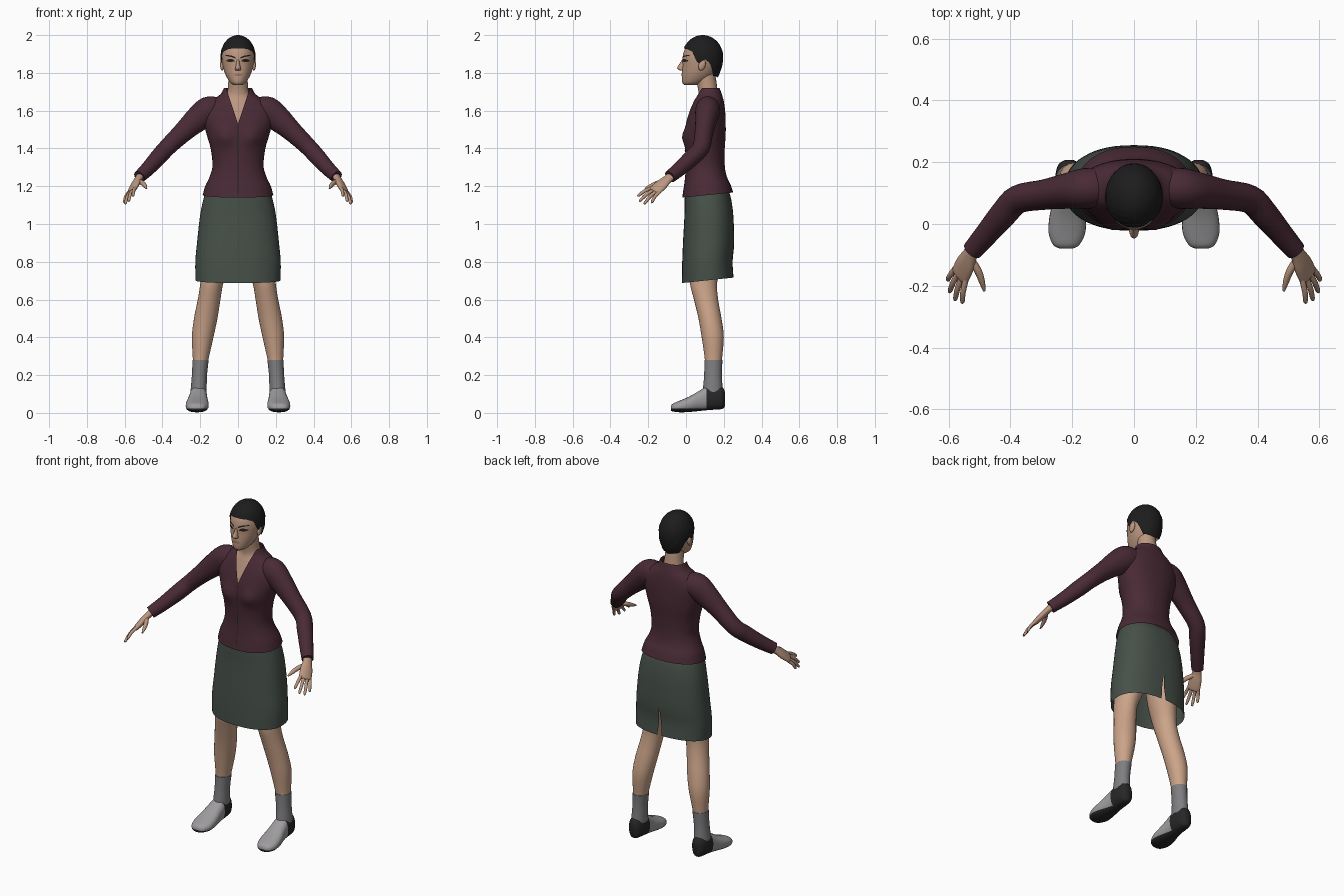
import bpy, bmesh, math
from mathutils import Vector
from mathutils.bvhtree import BVHTree

if "Cube" in bpy.data.objects:
    bpy.data.objects.remove(bpy.data.objects["Cube"])


def mat(name, *rgb):
    m = bpy.data.materials.new(name)
    m.diffuse_color = (*rgb, 1)
    m.use_nodes = True
    m.node_tree.nodes["Principled BSDF"].inputs["Base Color"].default_value = m.diffuse_color
    return m


SKIN = mat("skin", 0.50, 0.31, 0.215)
LEG = mat("leg_skin", 0.60, 0.37, 0.25)
JACKET = mat("plum_cloth", 0.066, 0.023, 0.036)
SKIRT = mat("grey_green_cloth", 0.062, 0.080, 0.066)
HAIR = mat("black_hair", 0.012, 0.012, 0.013)
SOCK = mat("grey_sock", 0.21, 0.21, 0.22)
SHOE = mat("light_grey_shoe", 0.34, 0.33, 0.34)
SOLE = mat("dark_shoe", 0.02, 0.02, 0.021)
LIPS = mat("lips", 0.33, 0.17, 0.125)
EYE = mat("eye_dark", 0.02, 0.014, 0.012)


def finish(name, bm, *mats):
    bmesh.ops.recalc_face_normals(bm, faces=bm.faces)
    me = bpy.data.meshes.new(name)
    bm.to_mesh(me)
    bm.free()
    for m in mats:
        me.materials.append(m)
    ob = bpy.data.objects.new(name, me)
    bpy.context.collection.objects.link(ob)
    bpy.ops.object.select_all(action='DESELECT')
    ob.select_set(True)
    bpy.context.view_layer.objects.active = ob
    bpy.ops.object.shade_smooth_by_angle(angle=math.radians(50))
    return ob


def smooth(rows, k):
    """Catmull-Rom subdivision of a list of equal-length tuples."""
    out = []
    for i in range(len(rows) - 1):
        a, b, c, d = (rows[max(0, min(len(rows) - 1, i + j))] for j in (-1, 0, 1, 2))
        for s in range(k):
            t = s / k
            out.append(tuple(q + 0.5 * t * (r - p + t * (2 * p - 5 * q + 4 * r - u + t * (3 * (q - r) + u - p)))
                             for p, q, r, u in zip(a, b, c, d)))
    return out + [rows[-1]]


def skin_rings(rings, cap=True):
    bm = bmesh.new()
    vs = [[bm.verts.new(p) for p in ring] for ring in rings]
    n = len(vs[0])
    for a, b in zip(vs, vs[1:]):
        for i in range(n):
            bm.faces.new((a[i], a[(i + 1) % n], b[(i + 1) % n], b[i]))
    if cap:
        bm.faces.new(vs[0])
        bm.faces.new(vs[-1])
    return bm


def oval(n, p):
    for i in range(n):
        c, s = math.cos(math.tau * i / n), math.sin(math.tau * i / n)
        yield math.copysign(abs(c) ** (2 / p), c), math.copysign(abs(s) ** (2 / p), s)


def loft(rows, n=40, k=4, p=2.0, cap=True, along_y=False):
    """Rows are (level, centre x, half width, low, high) of stacked ovals."""
    rings = []
    for h, cx, hw, lo, hi in smooth(rows, k):
        ring = []
        for u, v in oval(n, p):
            x, w = cx + hw * u, (lo + hi) / 2 + (hi - lo) / 2 * v
            ring.append((x, h, w) if along_y else (x, w, h))
        rings.append(ring)
    return skin_rings(rings, cap)


def tube(pts, wide=(0, 0, 1), n=20, k=4):
    """Points are (x, y, z, radius along wide, other radius)."""
    pts = smooth(pts, k)
    rings = []
    for i, q in enumerate(pts):
        t = (Vector(pts[min(i + 1, len(pts) - 1)][:3]) - Vector(pts[max(i - 1, 0)][:3])).normalized()
        w = Vector(wide)
        w = (w - t * w.dot(t)).normalized()
        b = t.cross(w)
        rings.append([Vector(q[:3]) + w * q[3] * u + b * q[4] * v for u, v in oval(n, 2)])
    return skin_rings(rings)


def cut(bm, co, no, keep=lambda c: True):
    fs = [f for f in bm.faces if keep(f.calc_center_median())]
    geom = set(fs) | {e for f in fs for e in f.edges} | {v for f in fs for v in f.verts}
    bmesh.ops.bisect_plane(bm, geom=list(geom), plane_co=co, plane_no=no, dist=1e-5)


def wedge_opening(bm, z0, s, keep):
    """Remove the V where |x| < s * (z - z0)."""
    for side in (1, -1):
        cut(bm, (0, 0, z0), (side, 0, -s), keep)
    gone = [f for f in bm.faces if keep(f.calc_center_median())
            and abs(f.calc_center_median().x) < s * (f.calc_center_median().z - z0)]
    bmesh.ops.delete(bm, geom=gone, context='FACES')


def decal(name, tree, pts, m, k=4):
    """Thin strip laid on the front surface; points are (x, z, half x, half z)."""
    bm = bmesh.new()
    rows = []
    for x, z, hx, hz in smooth(pts, k):
        row = []
        for s in (-1, 0, 1):
            px, pz = x + s * hx, z + s * hz
            hit = tree.ray_cast(Vector((px, -1, pz)), Vector((0, 1, 0)))[0]
            row.append(bm.verts.new((px, (hit.y if hit else 0) - 0.0025, pz)))
        rows.append(row)
    for a, b in zip(rows, rows[1:]):
        for i in (0, 1):
            bm.faces.new((a[i], a[i + 1], b[i + 1], b[i]))
    finish(name, bm, m)


# jacket body with bust, slanted hem and open neckline
bm = loft([(1.15, 0, .187, -.02, .25), (1.20, 0, .173, -.012, .235), (1.25, 0, .15, -.005, .215),
           (1.31, 0, .135, -.002, .205), (1.40, 0, .145, -.004, .205), (1.47, 0, .165, -.004, .21),
           (1.54, 0, .183, .002, .21), (1.60, 0, .182, .02, .207), (1.65, 0, .145, .04, .2),
           (1.685, 0, .095, .055, .19), (1.72, 0, .074, .062, .178)], n=56, p=2.2, cap=False)
for v in bm.verts:
    x, y, z = v.co
    if y < .1:
        v.co.y -= .024 * math.exp(-((abs(x) - .075) / .05) ** 2 - ((z - 1.46) / .05) ** 2)
    v.co.z += .1 * (y - .08) * max(0, 1 - (z - 1.15) / .15)
wedge_opening(bm, 1.53, .33, lambda c: c.y < .1)
tree = BVHTree.FromBMesh(bm)
decal("jacket_front_seam", tree, [(0, z, .002, 0) for z in (1.525, 1.4, 1.3, 1.16)], EYE)
finish("jacket_body", bm, JACKET)

# neck and upper chest
finish("neck", loft([(1.46, 0, .135, .012, .19), (1.54, 0, .16, .016, .19), (1.60, 0, .15, .036, .19),
                     (1.65, 0, .1, .055, .18), (1.69, 0, .06, .066, .17), (1.76, 0, .051, .055, .16),
                     (1.82, 0, .05, .04, .15)]), SKIN)

# skirt with back slit
bm = loft([(1.19, 0, .16, .005, .215), (1.15, 0, .178, -.006, .235), (1.05, 0, .2, -.008, .25),
           (.9, 0, .217, -.016, .255), (.8, 0, .226, -.02, .247), (.695, 0, .225, -.022, .252)],
          n=56, p=2.3, cap=False)
wedge_opening(bm, .88, -.08, lambda c: c.y > .15)
for v in bm.verts:
    if v.co.z < .8:
        v.co.z += .1 * (v.co.y - .05) * (.8 - v.co.z) / .1
finish("skirt", bm, SKIRT)

# head
bm = loft([(1.735, 0, .022, -.008, .05), (1.747, 0, .04, -.019, .09), (1.77, 0, .056, -.022, .13),
           (1.80, 0, .07, -.021, .155), (1.84, 0, .081, -.018, .175), (1.88, 0, .085, -.018, .185),
           (1.92, 0, .081, -.009, .183), (1.96, 0, .062, .016, .165), (1.985, 0, .032, .05, .125)])
tree = BVHTree.FromBMesh(bm)
finish("head", bm, SKIN)
finish("nose", loft([(1.872, 0, .006, -.02, 0), (1.85, 0, .009, -.033, 0), (1.828, 0, .014, -.047, 0),
                     (1.817, 0, .016, -.04, 0), (1.812, 0, .01, -.028, 0)], n=16), SKIN)
decal("mouth", tree, [(-.026, 1.787, 0, .001), (-.01, 1.79, 0, .006), (0, 1.789, 0, .006),
                      (.01, 1.79, 0, .006), (.026, 1.787, 0, .001)], LIPS)

# short hair cap: each meridian ends on the hairline
LINE = [(0, 1.93), (35, 1.927), (60, 1.912), (74, 1.855), (86, 1.85), (96, 1.875),
        (112, 1.85), (130, 1.785), (181, 1.775)]


def hairline(deg):
    for (a, za), (b, zb) in zip(LINE, LINE[1:]):
        if a <= deg <= b:
            return za + (zb - za) * (deg - a) / (b - a)


N = 80
rings = []
for j in range(1, 21):
    ring = []
    for i in range(N):
        a = math.tau * i / N - math.pi
        c = hairline(math.degrees(abs(a))) - 1.885
        phi = math.acos(c / (.115 if c > 0 else .16)) * j / 20
        r = math.sin(phi) * (1 + .008 * math.sin(9 * a + 1.5 * j))
        z = math.cos(phi) * (.115 if phi < math.pi / 2 else .16)
        ring.append((.093 * r * math.sin(a), .088 - .108 * r * math.cos(a), 1.885 + z))
    rings.append(ring)
bm = skin_rings(rings, cap=False)
bm.verts.ensure_lookup_table()
bm.faces.new(bm.verts[:N])
finish("hair", bm, HAIR)

for s, side in ((-1, "right"), (1, "left")):
    # eyes, brows and ears
    decal(side + "_eye", tree, [(s * .018, 1.862, 0, .002), (s * .03, 1.866, 0, .007),
                                (s * .045, 1.866, 0, .008), (s * .062, 1.864, 0, .002)], EYE)
    decal(side + "_brow", tree, [(s * .014, 1.879, 0, .004), (s * .035, 1.888, 0, .004),
                                 (s * .066, 1.892, 0, .002)], HAIR)
    bm = bmesh.new()
    bmesh.ops.create_uvsphere(bm, u_segments=16, v_segments=10, radius=1)
    for v in bm.verts:
        v.co = (s * .084 + v.co.x * .011, .085 + v.co.y * .019 + v.co.z * .006, 1.842 + v.co.z * .03)
    finish(side + "_ear", bm, SKIN)

    # sleeve
    arm = [(.10, .12, 1.61, .06, .06), (.155, .115, 1.60, .075, .066), (.215, .107, 1.555, .068, .058),
           (.29, .095, 1.487, .054, .049), (.375, .08, 1.405, .046, .046), (.42, .035, 1.355, .045, .044),
           (.475, -.03, 1.295, .039, .038), (.522, -.085, 1.25, .034, .033)]
    finish(side + "_sleeve", tube([(s * x, *r) for x, *r in arm], n=28), JACKET)

    # hand: palm, fingers and thumb
    across = Vector((s * .64, .6, -.48))
    knuckle = Vector((s * .562, -.163, 1.178))
    palm = [(.515, -.075, 1.255, .025, .02), (.53, -.1, 1.235, .027, .018), (.545, -.13, 1.208, .036, .018),
            (.562, -.165, 1.177, .037, .014), (.566, -.172, 1.171, .03, .008)]
    finish(side + "_palm", tube([(s * x, *r) for x, *r in palm], across), SKIN)
    tips = ((.556, -.257, 1.148), (.58, -.248, 1.12), (.598, -.222, 1.106), (.604, -.183, 1.112))
    for i, (x, y, z) in enumerate(tips):
        a = knuckle + across * (-.028 + .0187 * i)
        b = Vector((s * x, y, z))
        m = a.lerp(b, .5) + Vector((s * .003, -.002, .004))
        path = [(*a, .0095, .0095), (*m, .009, .009), (*a.lerp(b, .9), .0075, .0075), (*b, .003, .003)]
        finish(f"{side}_finger_{i + 1}", tube(path, across, n=10, k=3), SKIN)
    thumb = [(.527, -.115, 1.228, .013, .013), (.503, -.155, 1.215, .013, .012),
             (.491, -.19, 1.2, .01, .009), (.484, -.217, 1.188, .004, .004)]
    finish(side + "_thumb", tube([(s * x, *r) for x, *r in thumb], across, n=12), SKIN)

    # leg and sock
    leg = [(.95, .09, .085, .02, .2), (.8, .115, .076, .015, .185), (.69, .138, .061, .02, .165),
           (.6, .153, .06, .042, .17), (.5, .171, .062, .066, .188), (.4, .187, .057, .083, .2),
           (.28, .198, .041, .1, .19), (.2, .205, .036, .102, .184)]
    sock = [(.28, .198, .043, .097, .193), (.2, .204, .04, .096, .19), (.11, .209, .043, .088, .195)]
    finish(side + "_leg", loft([(h, s * x, *r) for h, x, *r in leg], n=28), LEG)
    finish(side + "_sock", loft([(h, s * x, *r) for h, x, *r in sock], n=28), SOCK)

    # shoe with dark heel and sole
    shoe = [(-.08, .219, .02, .012, .036), (-.068, .219, .042, .007, .05), (-.03, .217, .059, .003, .066),
            (.02, .215, .059, .005, .088), (.07, .212, .051, .01, .117), (.11, .21, .047, .014, .14),
            (.16, .21, .044, .018, .142), (.193, .21, .034, .021, .135), (.207, .21, .014, .035, .11)]
    bm = loft([(h, s * x, *r) for h, x, *r in shoe], n=28, p=2.4, along_y=True)
    cut(bm, (0, 0, .024), (0, 0, 1))
    cut(bm, (0, .108, 0), (0, 1, 0))
    for f in bm.faces:
        c = f.calc_center_median()
        f.material_index = int(c.z < .024 or c.y > .108)
    finish(side + "_shoe", bm, SHOE, SOLE)
